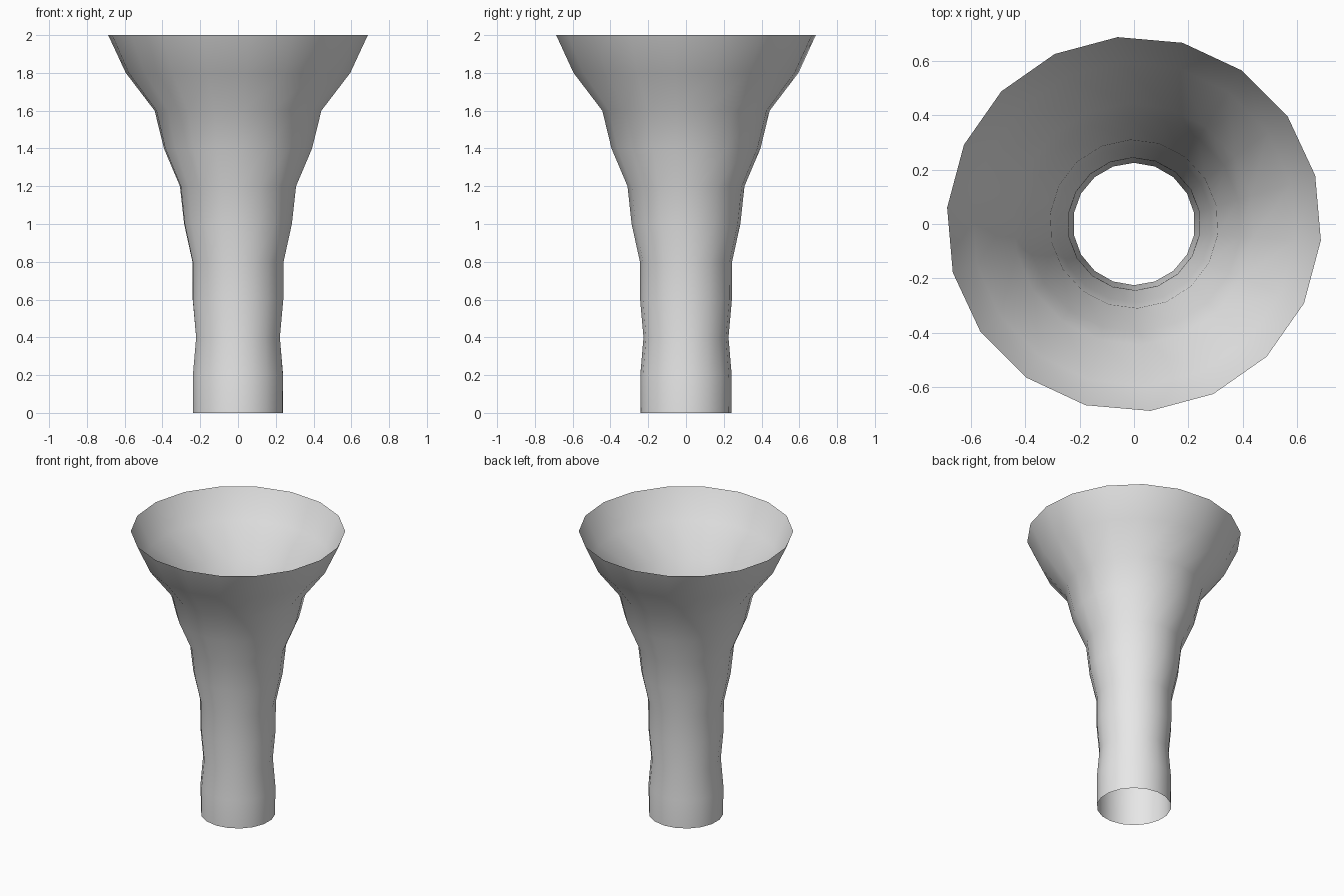
import bpy
import bmesh
from math import radians, cos, sin

cube = bpy.data.objects.get("Cube")
if cube:
    bpy.data.objects.remove(cube, do_unlink=True)

SIDES = 18
STEP = 0.2       # height between rings
START = 8.75     # angle of the first vertex, in degrees
TWIST = 0.625    # turn per ring, in degrees
RADII = [0.24, 0.242, 0.225, 0.243, 0.244, 0.288, 0.31, 0.395, 0.444, 0.597, 0.69]

# Plain grey material
grey = bpy.data.materials.new("light_grey")
grey.use_nodes = True
colour = (0.8, 0.8, 0.8, 1)
grey.diffuse_color = colour
grey.node_tree.nodes["Principled BSDF"].inputs["Base Color"].default_value = colour

# Flared open tube: slightly twisted rings joined by quads
bm = bmesh.new()
rings = []
for i, r in enumerate(RADII):
    angles = [radians(START + TWIST * i + 360 * k / SIDES) for k in range(SIDES)]
    rings.append([bm.verts.new((r * cos(a), r * sin(a), STEP * i)) for a in angles])
for low, high in zip(rings, rings[1:]):
    for k in range(SIDES):
        n = (k + 1) % SIDES
        face = bm.faces.new((low[k], low[n], high[n], high[k]))
        face.smooth = True

mesh = bpy.data.meshes.new("flared_tube")
bm.to_mesh(mesh)
bm.free()
mesh.materials.append(grey)
tube = bpy.data.objects.new("flared_tube", mesh)
bpy.context.collection.objects.link(tube)
